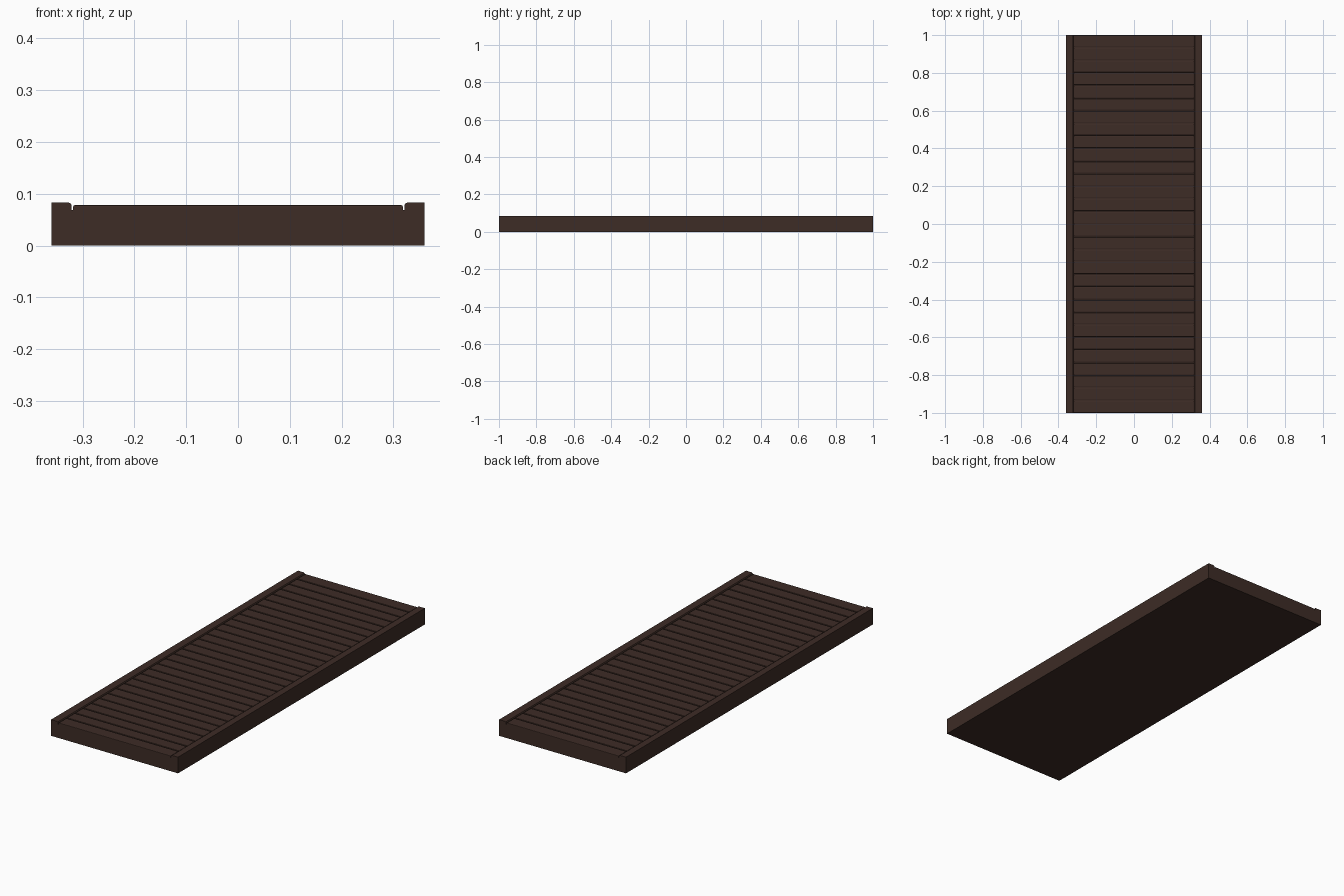
import bpy, bmesh

if "Cube" in bpy.data.objects:
    bpy.data.objects.remove(bpy.data.objects["Cube"])

LENGTH, HALF_W = 2.0, 0.36
RAIL_IN, RAIL_TOP = 0.321, 0.083
BED_TOP, SLAT_TOP = 0.069, 0.078
COUNT, GAP = 30, 0.006

wood = bpy.data.materials.new("dark_wood")
wood.diffuse_color = (0.047, 0.025, 0.019, 1)
wood.use_nodes = True
wood.node_tree.nodes["Principled BSDF"].inputs["Base Color"].default_value = wood.diffuse_color


def finish(name, bm):
    bmesh.ops.recalc_face_normals(bm, faces=bm.faces[:])
    mesh = bpy.data.meshes.new(name)
    bm.to_mesh(mesh)
    bm.free()
    mesh.materials.append(wood)
    obj = bpy.data.objects.new(name, mesh)
    bpy.context.collection.objects.link(obj)
    return obj


def extrude_y(name, profile):
    """Extrude an x/z outline along the full length."""
    bm = bmesh.new()
    face = bm.faces.new([bm.verts.new((x, -LENGTH / 2, z)) for x, z in profile])
    new = bmesh.ops.extrude_face_region(bm, geom=[face])["geom"]
    bmesh.ops.translate(bm, vec=(0, LENGTH, 0),
                        verts=[v for v in new if isinstance(v, bmesh.types.BMVert)])
    return finish(name, bm)


def slat(name, y0, y1):
    """Cross slat with softened top edges, slightly sunk into the bed."""
    bm = bmesh.new()
    bmesh.ops.create_cube(bm, size=1)
    z0 = BED_TOP - 0.002
    for v in bm.verts:
        v.co = (v.co.x * 0.636, (y0 + y1) / 2 + v.co.y * (y1 - y0),
                SLAT_TOP if v.co.z > 0 else z0)
    top = [e for e in bm.edges if all(v.co.z > BED_TOP for v in e.verts)]
    bmesh.ops.bevel(bm, geom=top, offset=0.003, segments=2, profile=0.5,
                    affect='EDGES')
    return finish(name, bm)


# solid bed
extrude_y("bed", [(-RAIL_IN, 0), (RAIL_IN, 0), (RAIL_IN, BED_TOP), (-RAIL_IN, BED_TOP)])

# side rails, rounded on the inner top edge
for name, s in (("left_rail", -1), ("right_rail", 1)):
    extrude_y(name, [(s * x, z) for x, z in (
        (RAIL_IN, 0), (HALF_W, 0), (HALF_W, RAIL_TOP), (RAIL_IN + 0.006, RAIL_TOP),
        (RAIL_IN + 0.002, RAIL_TOP - 0.002), (RAIL_IN, RAIL_TOP - 0.006))])

# cross slats; the end ones run flush with the ends
pitch = LENGTH / COUNT
for i in range(COUNT):
    y = -LENGTH / 2 + i * pitch
    slat(f"slat_{i + 1:02d}",
         y + (GAP / 2 if i else 0),
         y + pitch - (GAP / 2 if i < COUNT - 1 else 0))
